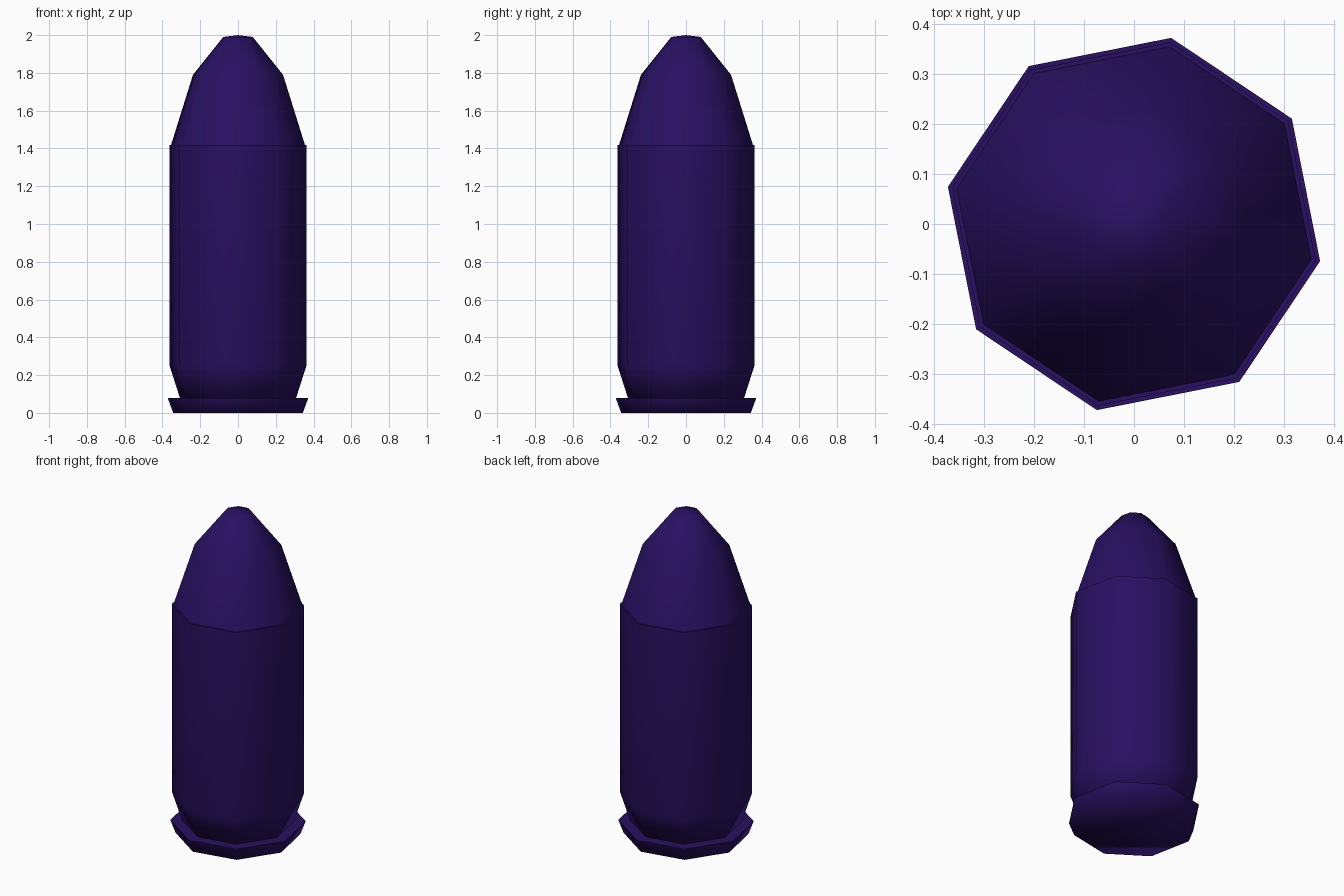
import bpy, bmesh, math

cube = bpy.data.objects.get("Cube")
if cube:
    bpy.data.objects.remove(cube, do_unlink=True)

SIDES = 8
TURN = math.radians(33.7)

purple = bpy.data.materials.new("deep_purple")
purple.use_nodes = True
colour = (0.021, 0.005, 0.12, 1)
purple.diffuse_color = colour
purple.node_tree.nodes["Principled BSDF"].inputs["Base Color"].default_value = colour


def turned_part(name, profile):
    """Eight-sided solid from (radius, height) pairs, bottom to top."""
    bm = bmesh.new()
    rings = []
    for r, z in profile:
        if r == 0:
            rings.append([bm.verts.new((0, 0, z))] * SIDES)
            continue
        angles = [TURN + math.tau * i / SIDES for i in range(SIDES)]
        rings.append([bm.verts.new((r * math.cos(a), r * math.sin(a), z)) for a in angles])
    for low, high in zip(rings, rings[1:]):
        for i in range(SIDES):
            j = (i + 1) % SIDES
            corners = [low[i], low[j], high[j], high[i]]
            bm.faces.new(list(dict.fromkeys(corners)))
    # Close the open ends
    if profile[0][0]:
        bm.faces.new(rings[0][::-1])
    if profile[-1][0]:
        bm.faces.new(rings[-1])
    bmesh.ops.recalc_face_normals(bm, faces=bm.faces[:])
    mesh = bpy.data.meshes.new(name)
    bm.to_mesh(mesh)
    bm.free()
    mesh.materials.append(purple)
    obj = bpy.data.objects.new(name, mesh)
    bpy.context.collection.objects.link(obj)
    bpy.ops.object.select_all(action="DESELECT")
    obj.select_set(True)
    bpy.context.view_layer.objects.active = obj
    bpy.ops.object.shade_smooth_by_angle(angle=math.radians(75))
    return obj


# Flared base rim
turned_part("base_rim", [(0.35, 0), (0.38, 0.08)])

# Straight casing with a tapered groove above the rim
turned_part("casing", [(0.314, 0.08), (0.371, 0.255), (0.371, 1.417)])

# Pointed nose with a blunt tip
turned_part("nose", [(0.362, 1.417), (0.243, 1.79), (0.08, 1.99), (0, 2.0)])
